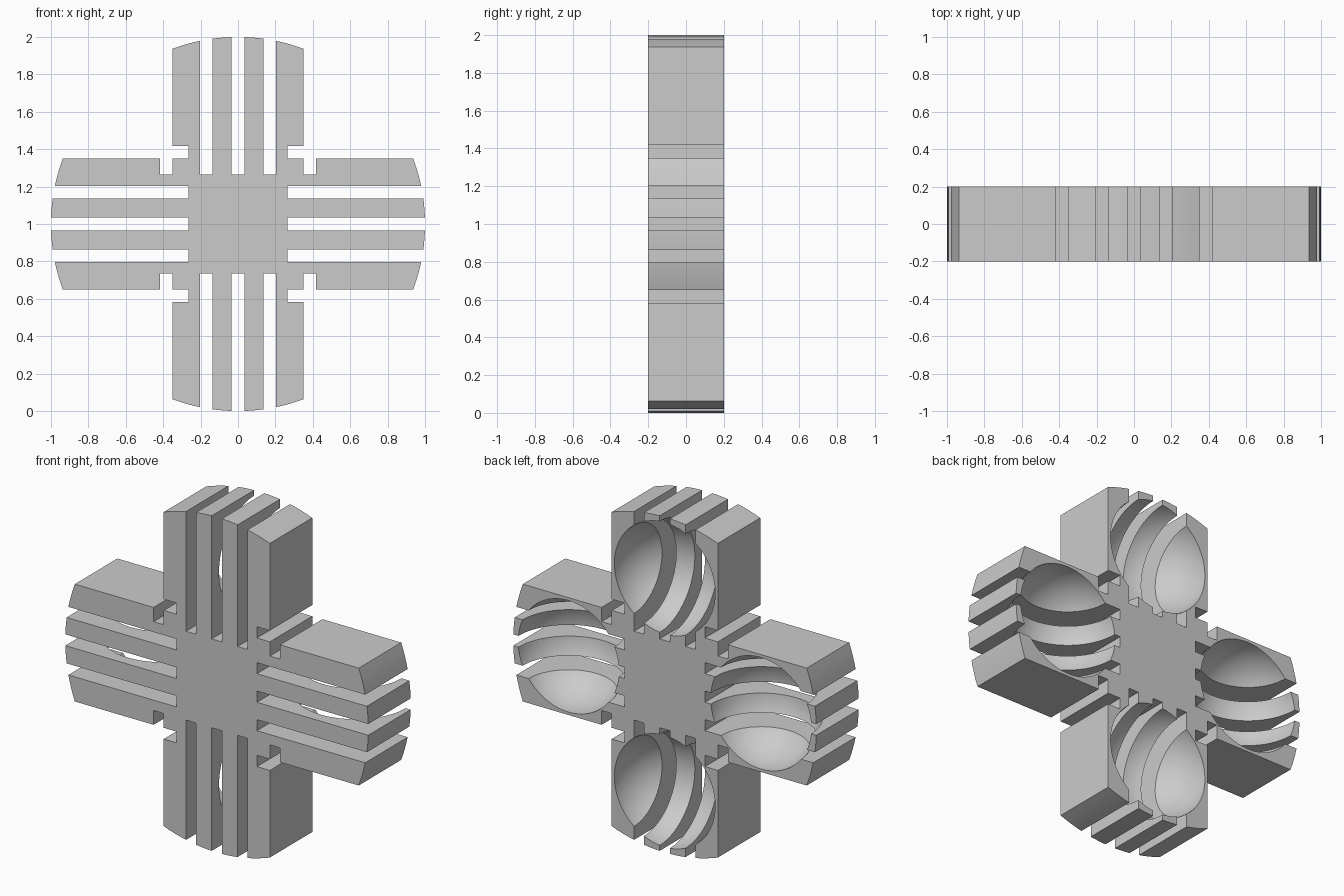
import bpy, bmesh, math
from mathutils import Matrix, Vector

cube = bpy.data.objects.get("Cube")
if cube:
    bpy.data.objects.remove(cube, do_unlink=True)

HALF_DEPTH = 0.2     # plate runs from y = -0.2 to 0.2
CORE = 0.265         # slots begin this far from the centre
ARM = 0.35           # half width of each arm
SLOT = 0.067         # slot width
CENTRE = Vector((0, 0, 1))
POCKET_AT, POCKET_R = 0.635, 0.333

grey = bpy.data.materials.new("light grey")
grey.use_nodes = True
colour = (0.6, 0.6, 0.6, 1)
grey.diffuse_color = colour
grey.node_tree.nodes["Principled BSDF"].inputs["Base Color"].default_value = colour


def make_object(name, bm):
    mesh = bpy.data.meshes.new(name)
    bm.to_mesh(mesh)
    bm.free()
    mesh.materials.append(grey)
    obj = bpy.data.objects.new(name, mesh)
    bpy.context.collection.objects.link(obj)
    return obj


def arm_outline():
    """Outline of the upper arm, left to right, with four rounded-end bars."""
    notch = [(-ARM, ARM), (-CORE, ARM), (-CORE, ARM + SLOT), (-ARM, ARM + SLOT)]
    points = list(notch)
    inner, outer = (SLOT / 2, 0.137), (0.203, ARM)
    bars = [(-outer[1], -outer[0]), (-inner[1], -inner[0]), inner, outer]
    for i, (a, b) in enumerate(bars):
        if i > 0:
            points.append((a, CORE))
        for k in range(5):
            t = a + (b - a) * k / 4
            points.append((t, math.sqrt(1 - t * t)))
        if i < 3:
            points.append((b, CORE))
    # the last corner belongs to the next arm
    points += [(-t, r) for t, r in reversed(notch[1:])]
    return points


# Slotted cross: one arm outline turned four times, then extruded
bm = bmesh.new()
verts = []
for quarter in range(4):
    turn = Matrix.Rotation(quarter * math.pi / 2, 3, 'Y')
    for t, r in arm_outline():
        verts.append(bm.verts.new(turn @ Vector((t, 0, r)) + CENTRE - Vector((0, HALF_DEPTH, 0))))
face = bm.faces.new(verts)
new = bmesh.ops.extrude_face_region(bm, geom=[face])["geom"]
bmesh.ops.translate(bm, vec=(0, 2 * HALF_DEPTH, 0),
                    verts=[v for v in new if isinstance(v, bmesh.types.BMVert)])
bmesh.ops.recalc_face_normals(bm, faces=bm.faces)
cross = make_object("slotted_cross", bm)

# Round pockets sunk into the back of each arm
bm = bmesh.new()
for quarter in range(4):
    turn = Matrix.Rotation(quarter * math.pi / 2, 4, 'Y')
    place = (Matrix.Translation(CENTRE) @ turn
             @ Matrix.Translation((0, HALF_DEPTH, POCKET_AT))
             @ Matrix.Rotation(math.pi / 2, 4, 'X'))
    bmesh.ops.create_uvsphere(bm, u_segments=64, v_segments=33, radius=POCKET_R, matrix=place)
pockets = make_object("pocket_cutter", bm)
pockets.hide_render = True

cut = cross.modifiers.new("pockets", 'BOOLEAN')
cut.operation = 'DIFFERENCE'
cut.solver = 'EXACT'
cut.object = pockets
bpy.ops.object.select_all(action='DESELECT')
cross.select_set(True)
bpy.context.view_layer.objects.active = cross
bpy.ops.object.modifier_apply(modifier=cut.name)
bpy.data.objects.remove(pockets, do_unlink=True)
bpy.ops.object.shade_smooth_by_angle(angle=math.radians(25))
